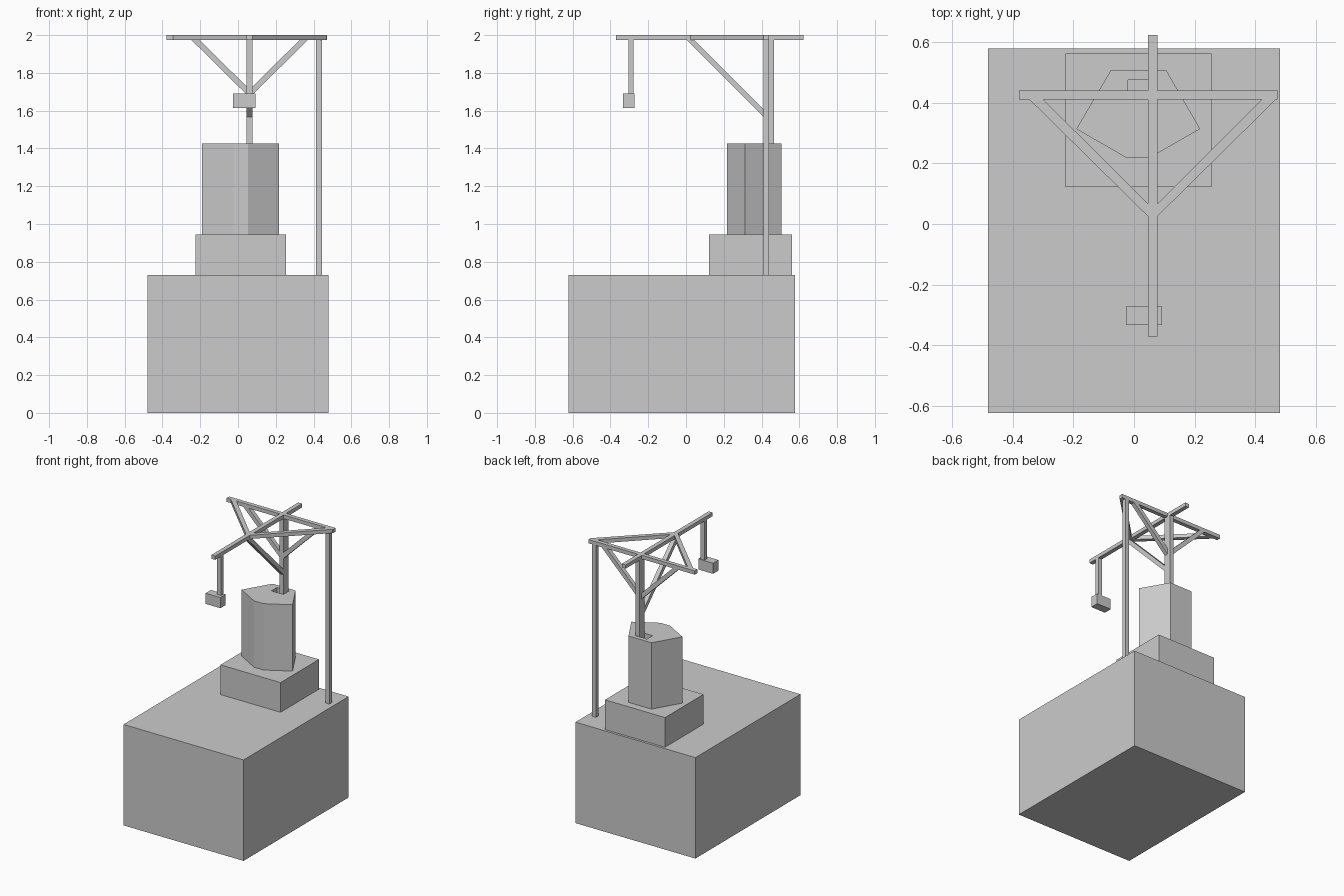
import bpy
import bmesh

cube = bpy.data.objects.get("Cube")
if cube:
    bpy.data.objects.remove(cube, do_unlink=True)

grey = bpy.data.materials.new("plain_grey")
grey.use_nodes = True
grey.diffuse_color = (0.6, 0.6, 0.6, 1)
grey.node_tree.nodes["Principled BSDF"].inputs["Base Color"].default_value = (0.6, 0.6, 0.6, 1)


def prism(name, outline, low, high, place):
    """Extrude an outline from low to high; place(a, b, depth) gives the 3D point."""
    bm = bmesh.new()
    bottom = [bm.verts.new(place(a, b, low)) for a, b in outline]
    top = [bm.verts.new(place(a, b, high)) for a, b in outline]
    bm.faces.new(bottom)
    bm.faces.new(top)
    for i in range(len(outline)):
        j = (i + 1) % len(outline)
        bm.faces.new((bottom[i], bottom[j], top[j], top[i]))
    bmesh.ops.recalc_face_normals(bm, faces=bm.faces)
    mesh = bpy.data.meshes.new(name)
    bm.to_mesh(mesh)
    bm.free()
    mesh.materials.append(grey)
    obj = bpy.data.objects.new(name, mesh)
    bpy.context.collection.objects.link(obj)
    return obj


def along_z(a, b, d):
    return (a, b, d)


def along_y(a, b, d):
    return (a, d, b)


def along_x(a, b, d):
    return (d, a, b)


def box(name, x, y, z):
    outline = [(x[0], y[0]), (x[1], y[0]), (x[1], y[1]), (x[0], y[1])]
    return prism(name, outline, z[0], z[1], along_z)


# Shared extents of the timber frame
JIB_X = (0.046, 0.077)
CROSS_Y = (0.41, 0.44)
BEAM_Z = (1.973, 2.0)
UNDER = BEAM_Z[0]
MID_X = sum(JIB_X) / 2

# Stepped base
box("base_block", (-0.48, 0.48), (-0.622, 0.578), (0, 0.73))
box("plinth", (-0.225, 0.255), (0.122, 0.561), (0.73, 0.945))

# Six-sided tower with a socket for the mast
tower_outline = [(-0.19, 0.313), (-0.025, 0.218), (0.052, 0.218),
                 (0.218, 0.313), (0.107, 0.505), (-0.077, 0.505)]
tower = prism("tower", tower_outline, 0.945, 1.425, along_z)
cutter = box("socket_cutter", (-0.02, JIB_X[1]), (CROSS_Y[0], 0.474), (1.2, 1.5))
cutter.hide_render = True
cutter.hide_viewport = True
cut = tower.modifiers.new("socket", "BOOLEAN")
cut.operation = "DIFFERENCE"
cut.solver = "EXACT"
cut.object = cutter
bpy.context.view_layer.objects.active = tower
bpy.ops.object.modifier_apply(modifier=cut.name)
bpy.data.objects.remove(cutter, do_unlink=True)

# Uprights and top beams
box("mast", JIB_X, (CROSS_Y[0], 0.465), (1.2, UNDER))
box("side_post", (0.412, 0.444), CROSS_Y, (0.73, UNDER))
box("jib", JIB_X, (-0.37, 0.623), BEAM_Z)
box("cross_beam", (-0.378, 0.472), CROSS_Y, BEAM_Z)

# Paired braces, mirrored about the jib
for side, label in ((-1, "right"), (1, "left")):
    inner = MID_X + side * 0.0155

    def reach(distance):
        return MID_X + side * distance

    flat = [(inner, 0.025), (reach(0.406), CROSS_Y[0]),
            (reach(0.36), CROSS_Y[0]), (inner, 0.067)]
    prism(label + "_flat_brace", flat, BEAM_Z[0], BEAM_Z[1], along_z)
    steep = [(inner, 1.685), (reach(0.307), UNDER),
             (reach(0.264), UNDER), (inner, 1.728)]
    prism(label + "_mast_brace", steep, CROSS_Y[0], CROSS_Y[1], along_y)

# Long brace from mast to jib
prism("jib_brace", [(CROSS_Y[0], 1.567), (0.004, UNDER), (0.045, UNDER), (CROSS_Y[0], 1.608)],
      JIB_X[0], JIB_X[1], along_x)

# Hanging load
box("hanger", JIB_X, (-0.305, -0.278), (1.69, UNDER))
box("hanging_block", (-0.026, 0.092), (-0.333, -0.272), (1.613, 1.69))
